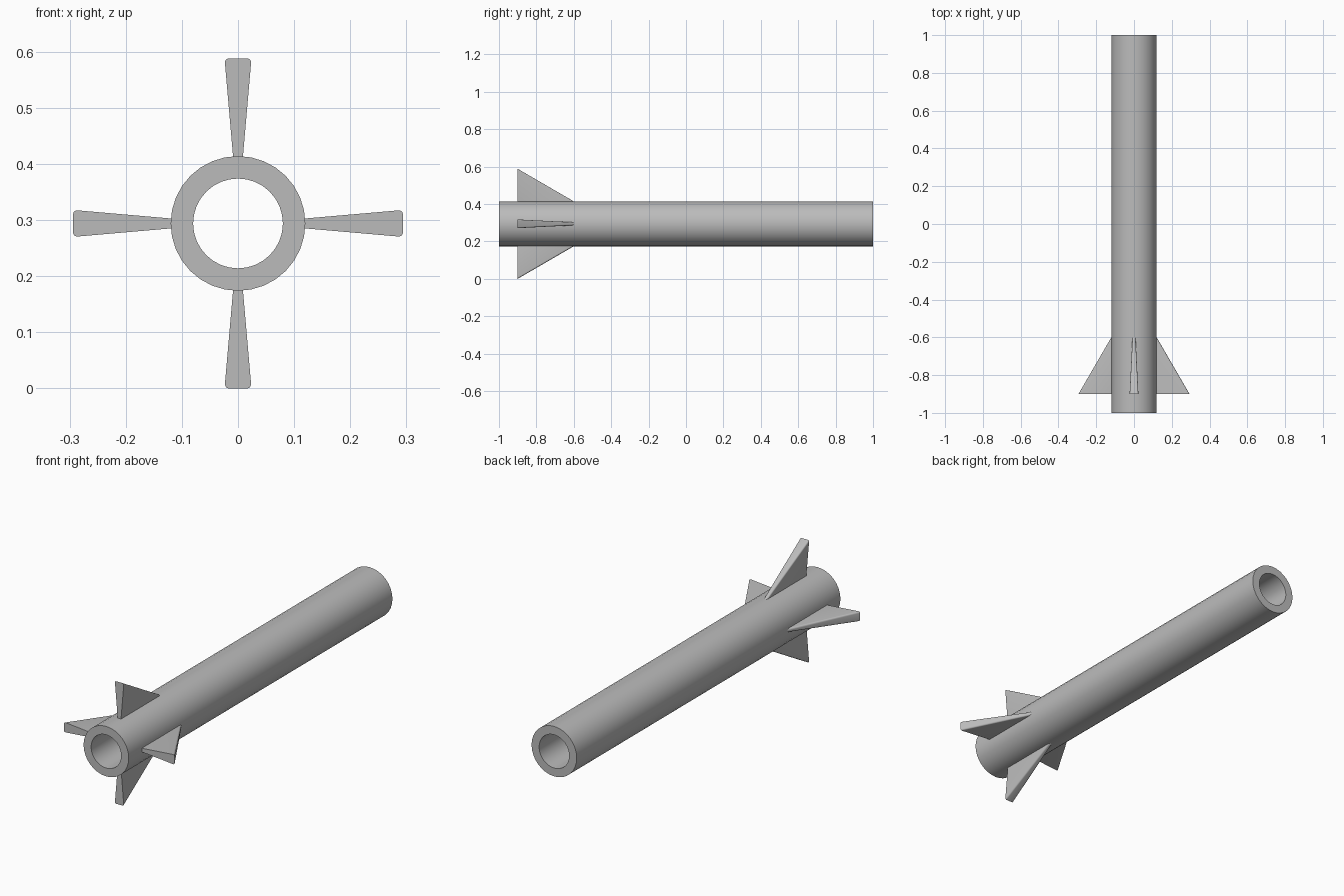
import bpy, bmesh, math
from mathutils import Matrix, Vector

cube = bpy.data.objects.get("Cube")
if cube:
    bpy.data.objects.remove(cube, do_unlink=True)

AXIS_Z = 0.294
R_OUT, R_IN, R_TIP = 0.12, 0.08, 0.294
SIDES = 32

grey = bpy.data.materials.new("light grey")
grey.use_nodes = True
colour = (0.5, 0.5, 0.5, 1)
grey.diffuse_color = colour
grey.node_tree.nodes["Principled BSDF"].inputs["Base Color"].default_value = colour


def finish(name, bm, angle):
    bmesh.ops.recalc_face_normals(bm, faces=bm.faces)
    mesh = bpy.data.meshes.new(name)
    bm.to_mesh(mesh)
    bm.free()
    mesh.materials.append(grey)
    obj = bpy.data.objects.new(name, mesh)
    bpy.context.collection.objects.link(obj)
    bpy.ops.object.select_all(action="DESELECT")
    obj.select_set(True)
    bpy.context.view_layer.objects.active = obj
    bpy.ops.object.shade_smooth_by_angle(angle=math.radians(angle))
    return obj


# Hollow body tube: a closed wall section spun around the long axis
bm = bmesh.new()
section = [bm.verts.new((0, y, AXIS_Z + r)) for r, y in
           ((R_OUT, -1), (R_OUT, 1), (R_IN, 1), (R_IN, -1))]
edges = [bm.edges.new((section[i], section[(i + 1) % 4])) for i in range(4)]
bmesh.ops.spin(bm, geom=section + edges, cent=(0, 0, AXIS_Z), axis=(0, 1, 0),
               angle=math.tau, steps=SIDES, use_merge=True)
bmesh.ops.remove_doubles(bm, verts=bm.verts, dist=0.0001)
finish("body_tube", bm, 35)


# Triangular fin, thicker towards its tip, with a rounded swept edge
def fin(name, turn):
    bm = bmesh.new()
    r_root = 0.11
    y_root = -0.6 + 0.3 * (R_OUT - r_root) / (R_TIP - R_OUT)
    sides = []
    for s in (-1, 1):
        sides.append([bm.verts.new((s * half, y, r)) for half, y, r in
                      ((0.008, -0.9, r_root), (0.008, y_root, r_root), (0.024, -0.9, R_TIP))])
    a, b = sides
    bm.faces.new(a)
    bm.faces.new(b[::-1])
    for i in range(3):
        j = (i + 1) % 3
        bm.faces.new((a[i], b[i], b[j], a[j]))
    swept = [bm.edges.get((v[1], v[2])) for v in sides]
    bmesh.ops.recalc_face_normals(bm, faces=bm.faces)
    bmesh.ops.bevel(bm, geom=swept, offset=0.0075, segments=4, profile=0.5,
                    affect="EDGES", clamp_overlap=True)
    bm.transform(Matrix.Translation(Vector((0, 0, AXIS_Z))) @ Matrix.Rotation(turn, 4, "Y"))
    finish(name, bm, 35)


for i, name in enumerate(("top_fin", "left_fin", "bottom_fin", "right_fin")):
    fin(name, i * math.pi / 2)
